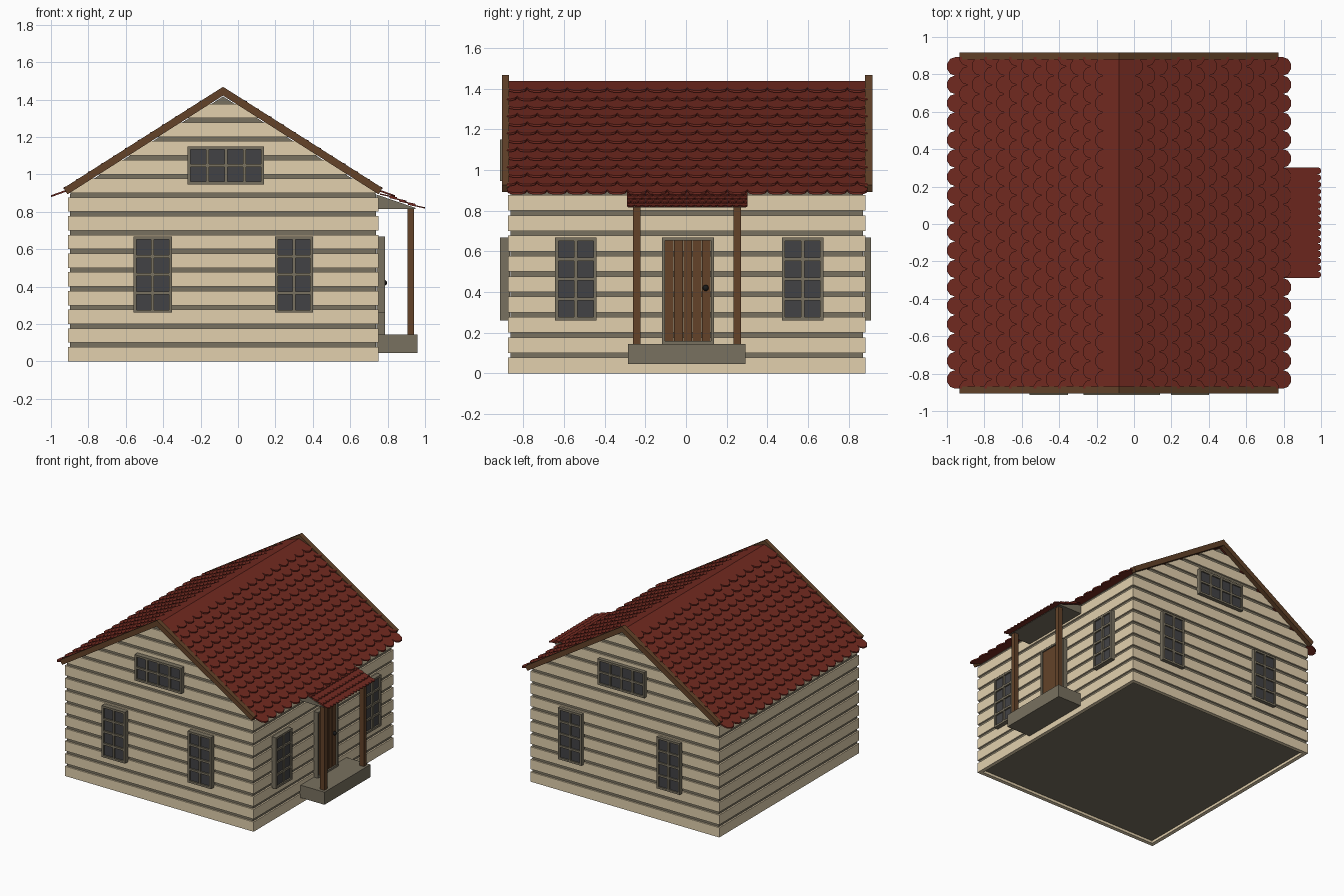
import bpy, bmesh, math

if "Cube" in bpy.data.objects:
    bpy.data.objects.remove(bpy.data.objects["Cube"])

XC = -0.08          # centre line of the house
HALF = 0.83         # half width of the walls
Y0, Y1 = -0.875, 0.882
PITCH = 0.635       # slope of the roof


def material(name, r, g, b):
    m = bpy.data.materials.new(name)
    m.diffuse_color = (r, g, b, 1)
    m.use_nodes = True
    m.node_tree.nodes["Principled BSDF"].inputs["Base Color"].default_value = m.diffuse_color
    return m


TAN = material("tan_boards", 0.76, 0.63, 0.42)
GREY = material("grey_stone", 0.19, 0.165, 0.115)
PANE = material("dark_glass", 0.055, 0.055, 0.06)
BROWN = material("brown_wood", 0.125, 0.055, 0.022)
RED = material("red_tile", 0.165, 0.022, 0.014)
BLACK = material("black_iron", 0.01, 0.01, 0.01)


def finish(bm, name, mat):
    bmesh.ops.recalc_face_normals(bm, faces=bm.faces)
    me = bpy.data.meshes.new(name)
    bm.to_mesh(me)
    bm.free()
    me.materials.append(mat)
    ob = bpy.data.objects.new(name, me)
    bpy.context.collection.objects.link(ob)
    return ob


def prism(bm, pts, y0, y1):
    """Extrude an xz outline along y."""
    a = [bm.verts.new((x, y0, z)) for x, z in pts]
    b = [bm.verts.new((x, y1, z)) for x, z in pts]
    bm.faces.new(a)
    bm.faces.new(b[::-1])
    for i in range(len(pts)):
        j = (i + 1) % len(pts)
        bm.faces.new((a[i], b[i], b[j], a[j]))


def add_box(bm, x0, x1, y0, y1, z0, z1):
    prism(bm, [(x0, z0), (x1, z0), (x1, z1), (x0, z1)], y0, y1)


def box(name, mat, *dims):
    bm = bmesh.new()
    add_box(bm, *dims)
    return finish(bm, name, mat)


def half_width(z):
    return min(HALF, (1.422 - z) / PITCH)


# Wall core: shows in the gaps between the boards and as the floor underneath
bm = bmesh.new()
w = HALF - 0.012
prism(bm, [(XC - w, 0.05), (XC + w, 0.05), (XC + w, 0.896), (XC, 1.416), (XC - w, 0.896)],
      Y0 + 0.012, Y1 - 0.012)
finish(bm, "wall_core", GREY)
box("floor", GREY, XC - HALF + .03, XC + HALF - .03, Y0 + .03, Y1 - .03, 0.02, 0.06)

# Bottom boards as a ring around the floor, then boards tapering into the gables
bm = bmesh.new()
xl, xr, t = XC - HALF, XC + HALF, 0.03
for x0, x1, y0, y1 in ((xl, xl + t, Y0, Y1), (xr - t, xr, Y0, Y1),
                       (xl + t, xr - t, Y0, Y0 + t), (xl + t, xr - t, Y1 - t, Y1)):
    add_box(bm, x0, x1, y0, y1, 0, 0.077)
for i in range(1, 14):
    z0, z1 = 0.1 * i, 0.1 * i + 0.077
    if i == 13:
        z1 = 0.1 * i + 0.075
    wa, wb = half_width(z0), half_width(z1)
    prism(bm, [(XC - wa, z0), (XC + wa, z0), (XC + wb, z1), (XC - wb, z1)], Y0, Y1)
finish(bm, "wall_boards", TAN)


def tiles(name, origin, side, y0, y1, count, tips, tip_z, length, slope, depth, thick):
    """Rows of round-ended tiles; each tip lies on the line tip_z(d)."""
    bm = bmesh.new()
    step = (y1 - y0) / count
    for row, tip in enumerate(tips):
        shift = 0.5 * (row % 2)
        for i in range(count + row % 2):
            yc = y0 + (i + 0.5 - shift) * step
            top = max(tip - length, 0)
            pts = [(top, -step / 2)]
            for k in range(6):
                a = math.pi * k / 5
                pts.append((tip - depth + depth * math.sin(a) / 0.951, -step / 2 * math.cos(a)))
            pts.append((top, step / 2))
            rings = []
            for drop in (0, thick):
                rings.append([bm.verts.new((origin + side * d,
                                            min(max(yc + v, y0), y1),
                                            tip_z(tip) + (tip - d) * slope - drop))
                              for d, v in pts])
            a, b = rings
            bm.faces.new(a)
            bm.faces.new(b[::-1])
            for j in range(len(a)):
                k = (j + 1) % len(a)
                bm.faces.new((a[j], a[k], b[k], b[j]))
    finish(bm, name, RED)


# Main roof tiles on both slopes
for side, label in ((-1, "left"), (1, "right")):
    tiles(f"roof_tiles_{label}", XC, side, -0.88, 0.892, 18,
          [0.919 - 0.066 * r for r in range(13)],
          lambda d: 1.472 - PITCH * d, 0.13, 0.36, 0.042, 0.010)

# Gable trim boards
for y0, y1, label in ((-0.905, -0.87, "front"), (0.88, 0.918, "back")):
    bm = bmesh.new()
    for s in (-1, 1):
        prism(bm, [(XC, 1.468), (XC + s * .852, 0.927), (XC + s * .832, 0.893), (XC, 1.421)], y0, y1)
    finish(bm, f"gable_trim_{label}", BROWN)


def window(name, wall, out, c, width, z0, z1, cols, rows):
    """Window on wall 'x' or 'y' centred at c; out = (wall plane, outer plane)."""
    lo, hi = out
    t = 0.016

    def put(bm, u0, u1, v0, v1, a, b):
        a, b = min(a, b), max(a, b)
        if wall == "y":
            add_box(bm, u0, u1, a, b, v0, v1)
        else:
            add_box(bm, a, b, u0, u1, v0, v1)

    u0, u1 = c - width / 2, c + width / 2
    bm = bmesh.new()
    for i in range(cols + 1):
        u = u0 + (width - t) * i / cols
        put(bm, u, u + t, z0, z1, lo, hi)
    for j in range(rows + 1):
        v = z0 + (z1 - z0 - t) * j / rows
        put(bm, u0, u1, v, v + t, lo, hi)
    finish(bm, name + "_frame", GREY)
    bm = bmesh.new()
    put(bm, u0 + .004, u1 - .004, z0 + .004, z1 - .004, lo, lo + (hi - lo) * 0.75)
    finish(bm, name + "_panes", PANE)


# Windows on the front, back and right walls
FRONT, BACK, RIGHT = (Y0 + .01, -0.914), (Y1 - .01, 0.91), (0.74, 0.786)
for i, c in enumerate((-0.456, 0.30)):
    window(f"front_window_{i}", "y", FRONT, c, 0.204, 0.26, 0.668, 2, 4)
for i, c in enumerate((-0.48, 0.385)):
    window(f"back_window_{i}", "y", BACK, c, 0.204, 0.26, 0.668, 2, 4)
for i, c in enumerate((-0.542, 0.574)):
    window(f"right_window_{i}", "x", RIGHT, c, 0.204, 0.26, 0.667, 2, 4)
window("front_gable_window", "y", FRONT, -0.065, 0.41, 0.945, 1.15, 4, 2)
window("back_gable_window", "y", BACK, -0.065, 0.41, 0.945, 1.15, 4, 2)

# Door with frame, planks and knob
bm = bmesh.new()
add_box(bm, 0.74, 0.786, -0.118, -0.104, 0.14, 0.667)
add_box(bm, 0.74, 0.786, 0.124, 0.138, 0.14, 0.667)
add_box(bm, 0.74, 0.786, -0.104, 0.124, 0.654, 0.667)
add_box(bm, 0.74, 0.786, -0.104, 0.124, 0.14, 0.16)
finish(bm, "door_frame", GREY)
bm = bmesh.new()
for i in range(5):
    y = -0.104 + 0.0456 * i
    add_box(bm, 0.74, 0.775, y, y + 0.043, 0.16, 0.654)
finish(bm, "door_planks", BROWN)
bm = bmesh.new()
bmesh.ops.create_uvsphere(bm, u_segments=12, v_segments=8, radius=0.015)
bmesh.ops.translate(bm, verts=bm.verts, vec=(0.782, 0.097, 0.42))
for f in bm.faces:
    f.smooth = True
finish(bm, "door_knob", BLACK)

# Porch step, posts, roof wedge and small tiles
box("porch_step", GREY, 0.74, 0.96, -0.285, 0.292, 0.045, 0.145)
for y, label in ((-0.2425, "left"), (0.2525, "right")):
    box(f"porch_post_{label}", BROWN, 0.905, 0.942, y - .0185, y + .0185, 0.14, 0.82)
bm = bmesh.new()
prism(bm, [(0.74, 0.815), (0.95, 0.815), (0.95, 0.82), (0.74, 0.892)], -0.285, 0.295)
finish(bm, "porch_roof", GREY)
tiles("porch_tiles", 0.74, 1, -0.29, 0.303, 16, [0.26 - 0.05 * r for r in range(4)],
      lambda d: 0.824 + (0.26 - d) * 0.36, 0.09, 0.22, 0.018, 0.007)
